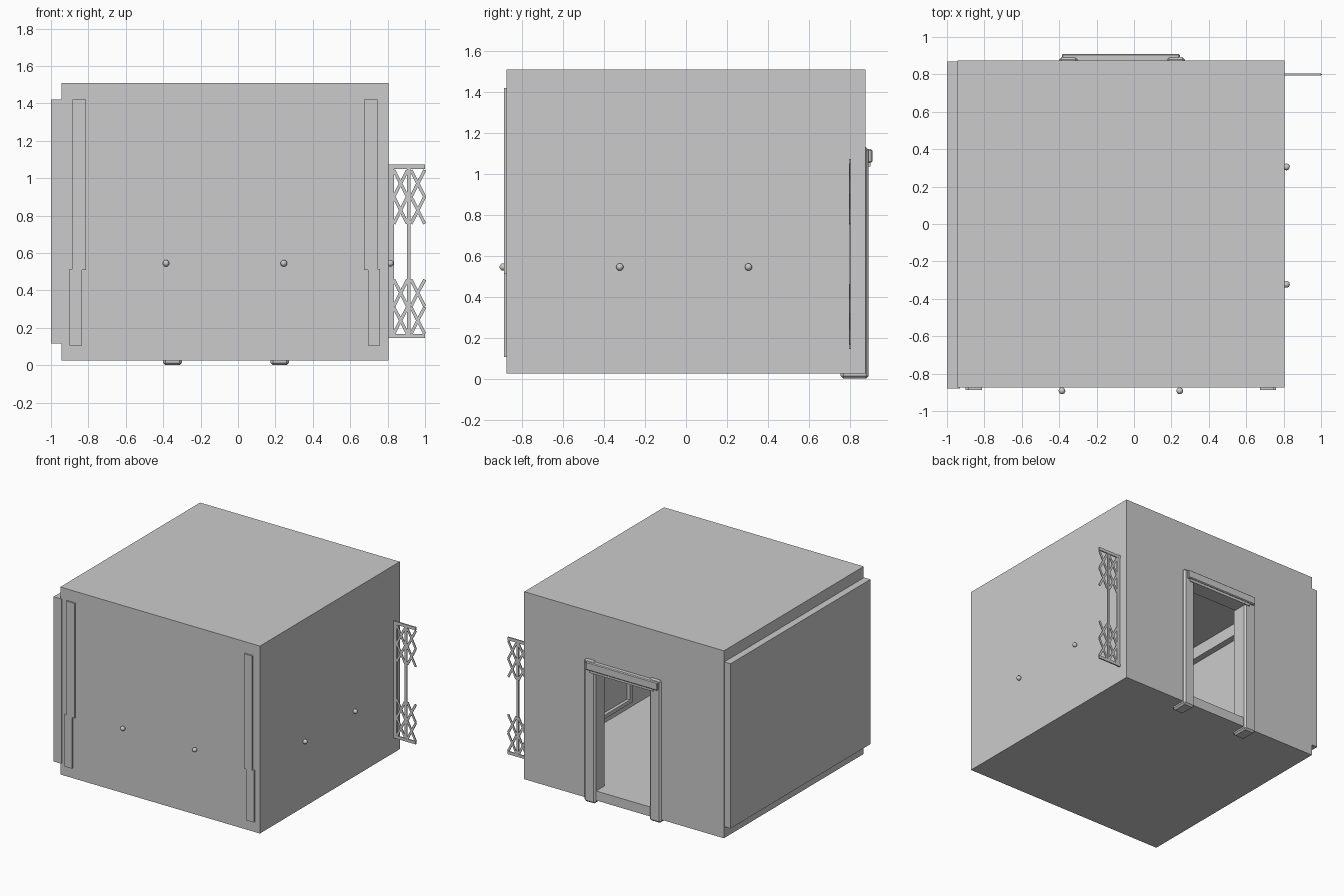
import bpy, bmesh, math
from mathutils import Vector

if "Cube" in bpy.data.objects:
    bpy.data.objects.remove(bpy.data.objects["Cube"])


def box(name, x, y, z, bevel=0.0):
    """Axis-aligned box given as (min, max) ranges."""
    bm = bmesh.new()
    bmesh.ops.create_cube(bm, size=1)
    for v in bm.verts:
        v.co = Vector([r[0] + (c + 0.5) * (r[1] - r[0]) for c, r in zip(v.co, (x, y, z))])
    if bevel:
        bmesh.ops.bevel(bm, geom=bm.edges[:], offset=bevel, segments=1, affect='EDGES')
    me = bpy.data.meshes.new(name)
    bm.to_mesh(me)
    bm.free()
    ob = bpy.data.objects.new(name, me)
    bpy.context.collection.objects.link(ob)
    return ob


def slat(name, x0, z0, x1, z1, w=0.017):
    """Thin diagonal bar in the screen plane."""
    n = math.hypot(x1 - x0, z1 - z0)
    ob = box(name, (-n / 2, n / 2), (-0.003, 0.003), (-w / 2, w / 2))
    ob.location = ((x0 + x1) / 2, 0.8, (z0 + z1) / 2)
    ob.rotation_euler[1] = -math.atan2(z1 - z0, x1 - x0)


def knob(name, loc, axis):
    bpy.ops.mesh.primitive_uv_sphere_add(segments=12, ring_count=8, radius=0.018, location=loc)
    ob = bpy.context.object
    ob.name = name
    ob.rotation_euler[axis] = math.pi / 2
    bpy.ops.object.shade_smooth_by_angle(angle=math.radians(40))


L, R, F, B = -0.945, 0.805, -0.875, 0.875
LOW, TOP, T = 0.10, 1.51, 0.015

# Room shell with a doorway in the back wall
box("floor", (L, R), (F, B), (0.025, LOW))
box("ceiling", (L, R), (F, B), (TOP - T, TOP))
box("front_wall", (L, R), (F, F + T), (LOW, TOP - T))
box("right_wall", (R - T, R), (F + T, B - T), (LOW, TOP - T))
box("back_wall_left", (L, -0.34), (B - T, B), (LOW, TOP - T))
box("back_wall_right", (0.22, R), (B - T, B), (LOW, TOP - T))
box("back_wall_over_door", (-0.34, 0.22), (B - T, B), (1.08, TOP - T))

# Left wall with a shallow bay pushed outward
box("left_bay_panel", (-1.0, -0.98), (-0.88, 0.87), (0.115, 1.42))
for y in ((-0.88, -0.80), (0.79, 0.87)):
    box("left_bay_side", (-0.98, L + T), y, (0.115, 1.42))
box("left_bay_top", (-0.98, L + T), (-0.80, 0.79), (1.40, 1.42))
box("left_bay_sill", (-0.98, L + T), (-0.80, 0.79), (0.115, 0.135))
box("left_wall_header", (L, L + T), (F + T, B - T), (1.42, TOP - T))
box("left_wall_footer", (L, L + T), (F + T, B - T), (LOW, 0.115))

# Door frame
for x in ((-0.40, -0.30), (0.175, 0.272)):
    box("door_post", x, (0.755, 0.892), (0.0, 1.13), 0.013)
box("door_lintel", (-0.385, 0.245), (0.77, 0.91), (1.055, 1.12), 0.006)
box("door_head_trim", (-0.34, 0.22), (0.78, 0.90), (1.035, 1.06))

# Stepped strips on the front wall
for a, b, c, d in ((-0.885, -0.812, -0.90, -0.835), (0.673, 0.745, 0.694, 0.76)):
    box("front_strip_upper", (a, b), (-0.888, F), (0.51, 1.42))
    box("front_strip_lower", (c, d), (-0.888, F), (0.105, 0.515))

# Knobs on the front and right walls
for x in (-0.385, 0.245):
    knob("front_knob", (x, -0.892, 0.545), 0)
for y in (-0.323, 0.305):
    knob("right_knob", (0.815, y, 0.545), 1)

# Framed panels on the inside of the right wall
for y0, y1 in ((-0.42, -0.01), (0.05, 0.46)):
    for y in ((y0, y0 + 0.03), (y1 - 0.03, y1)):
        box("panel_stile", (0.765, 0.79), y, (0.15, 1.40))
    for z in ((0.15, 0.18), (1.37, 1.40)):
        box("panel_rail", (0.765, 0.79), (y0 + 0.03, y1 - 0.03), z)

# Lattice screen that passes through the right wall
for z in ((0.145, 0.168), (1.048, 1.072)):
    box("screen_rail", (0.48, 1.0), (0.795, 0.805), z)
box("screen_post", (0.805, 0.833), (0.796, 0.804), (0.168, 1.048))
for x in (0.49, 0.575, 0.66, 0.745, 0.913):
    box("screen_upright", (x - 0.009, x + 0.009), (0.796, 0.804), (0.168, 1.048))
for x0 in (0.499, 0.584, 0.669, 0.833, 0.925):
    x1 = x0 + 0.073
    for z0 in (0.168, 0.315, 0.757, 0.90):
        slat("screen_slat", x0, z0, x1, z0 + 0.143)
        slat("screen_slat", x0, z0 + 0.143, x1, z0)
